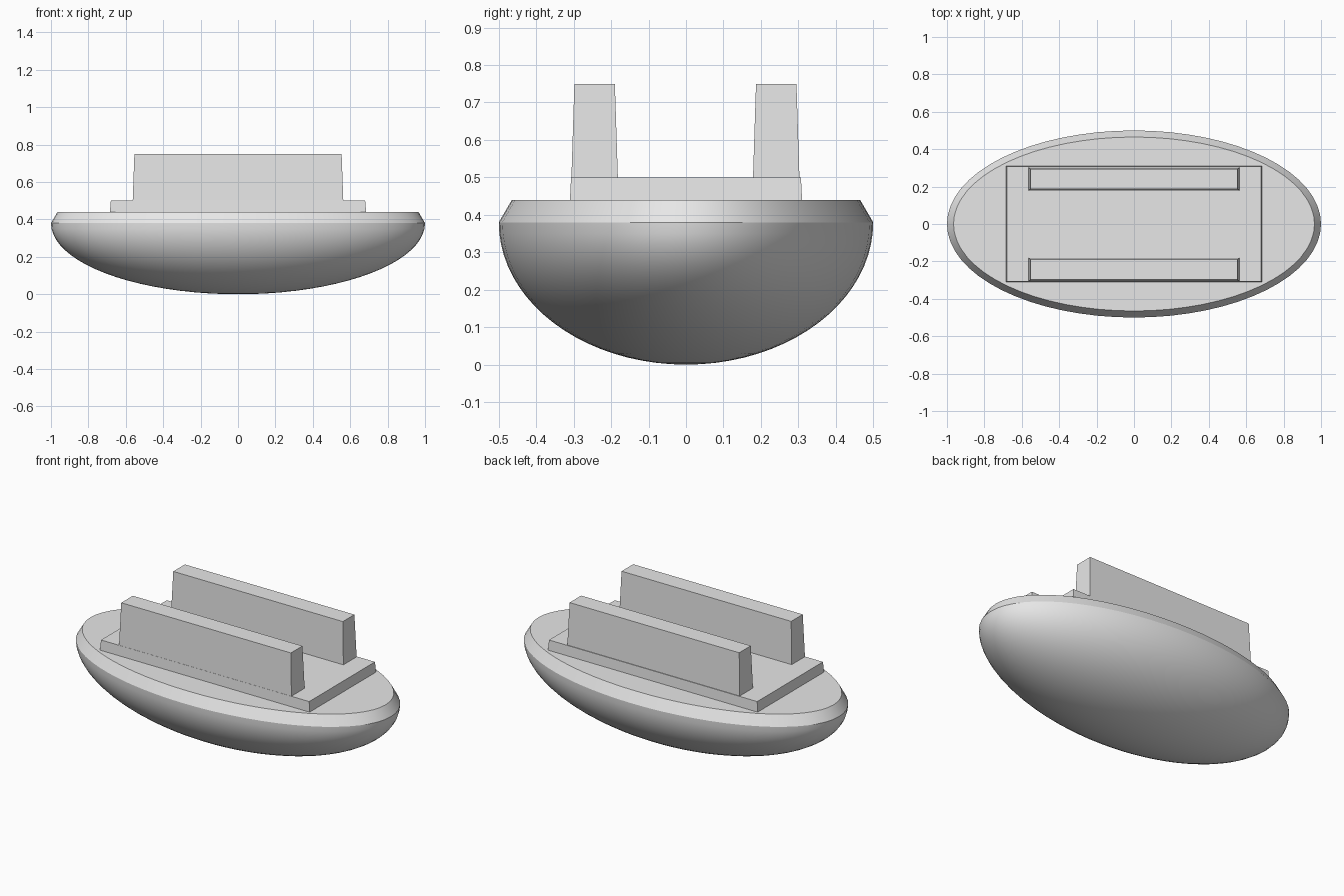
import bpy, bmesh, math

cube = bpy.data.objects.get("Cube")
if cube:
    bpy.data.objects.remove(cube, do_unlink=True)

grey = bpy.data.materials.new("light_grey")
grey.use_nodes = True
colour = (0.8, 0.8, 0.8, 1)
grey.diffuse_color = colour
grey.node_tree.nodes["Principled BSDF"].inputs["Base Color"].default_value = colour


def finish(name, bm):
    bmesh.ops.recalc_face_normals(bm, faces=bm.faces)
    mesh = bpy.data.meshes.new(name)
    bm.to_mesh(mesh)
    bm.free()
    mesh.materials.append(grey)
    obj = bpy.data.objects.new(name, mesh)
    bpy.context.collection.objects.link(obj)
    return obj


def loft(bm, rings):
    """Skin a stack of equal-length point loops."""
    for a, b in zip(rings, rings[1:]):
        for i in range(len(a)):
            j = (i + 1) % len(a)
            bm.faces.new((a[i], a[j], b[j], b[i]))


def tapered_block(name, y, z0, z1, bottom, top):
    """Box with separate half sizes at its bottom and top."""
    bm = bmesh.new()
    rings = []
    for z, (hx, hy) in ((z0, bottom), (z1, top)):
        rings.append([bm.verts.new((sx * hx, y + sy * hy, z))
                      for sx, sy in ((-1, -1), (1, -1), (1, 1), (-1, 1))])
    loft(bm, rings)
    bm.faces.new(rings[0])
    bm.faces.new(rings[1])
    return finish(name, bm)


# Hull: lower half of an ellipsoid with a chamfered rim and flat deck
SEGMENTS, RINGS, RIM = 64, 20, 0.38
profile = [(math.sin(t), math.sin(t) / 2, RIM - RIM * math.cos(t))
           for t in (math.pi / 2 * k / RINGS for k in range(1, RINGS + 1))]
profile.append((0.965, 0.465, 0.44))
bm = bmesh.new()
rings = [[bm.verts.new((rx * math.cos(a), ry * math.sin(a), z))
          for a in (math.tau * i / SEGMENTS for i in range(SEGMENTS))]
         for rx, ry, z in profile]
loft(bm, rings)
pole = bm.verts.new((0, 0, 0))
for i in range(SEGMENTS):
    bm.faces.new((pole, rings[0][i], rings[0][(i + 1) % SEGMENTS]))
bm.faces.new(rings[-1])
hull = finish("hull", bm)
bpy.ops.object.select_all(action="DESELECT")
hull.select_set(True)
bpy.context.view_layer.objects.active = hull
bpy.ops.object.shade_smooth_by_angle(angle=math.radians(20))

# Base plate on the deck
tapered_block("base_plate", 0, 0.44, 0.50, (0.685, 0.31), (0.68, 0.307))

# Two long upright walls
for name, y in (("front_wall", -0.244), ("back_wall", 0.241)):
    tapered_block(name, y, 0.50, 0.75, (0.563, 0.062), (0.554, 0.054))
